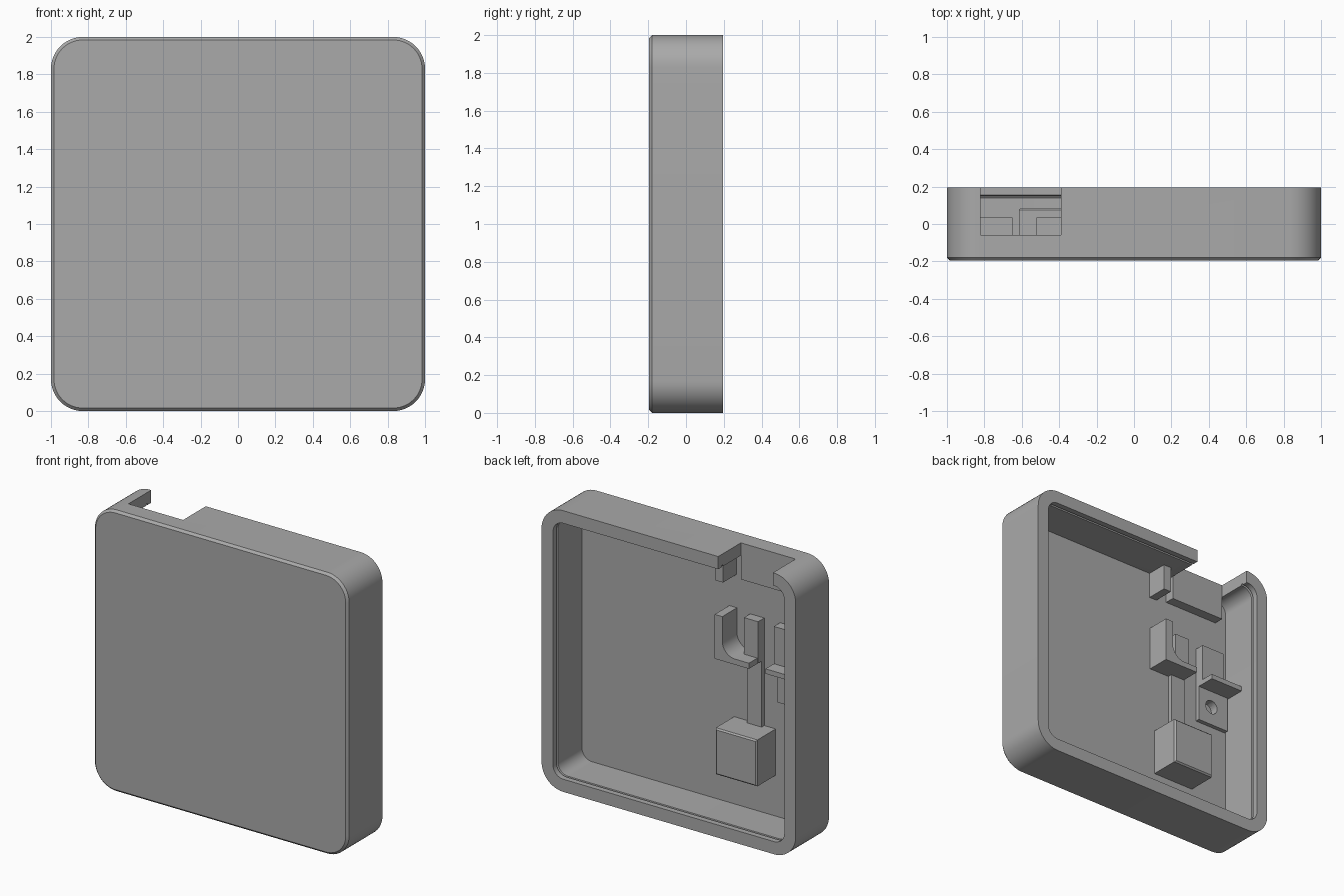
import bpy, bmesh, math

if "Cube" in bpy.data.objects:
    bpy.data.objects.remove(bpy.data.objects["Cube"])

grey = bpy.data.materials.new("plain grey")
grey.diffuse_color = (0.4, 0.4, 0.4, 1)
grey.use_nodes = True
grey.node_tree.nodes["Principled BSDF"].inputs["Base Color"].default_value = grey.diffuse_color

FLOOR = -0.13      # inner face of the front panel
EMBED = -0.15      # how deep inner parts sink into the panel


def finish(name, bm):
    bmesh.ops.recalc_face_normals(bm, faces=bm.faces)
    me = bpy.data.meshes.new(name)
    bm.to_mesh(me)
    bm.free()
    ob = bpy.data.objects.new(name, me)
    bpy.context.collection.objects.link(ob)
    me.materials.append(grey)
    return ob


def select(ob):
    bpy.ops.object.select_all(action='DESELECT')
    ob.select_set(True)
    bpy.context.view_layer.objects.active = ob


def box(name, x, y, z, bevel=0):
    bm = bmesh.new()
    bmesh.ops.create_cube(bm, size=1)
    for v in bm.verts:
        v.co = [lo + (c + 0.5) * (hi - lo) for c, (lo, hi) in zip(v.co, (x, y, z))]
    if bevel:
        edges = [e for e in bm.edges if all(v.co.y > 0 for v in e.verts)]
        bmesh.ops.bevel(bm, geom=edges, offset=bevel, segments=1, affect='EDGES')
    return finish(name, bm)


def extrude_profile(name, points, y0, y1):
    """Extrude an x-z outline along y."""
    bm = bmesh.new()
    rings = [[bm.verts.new((x, y, z)) for x, z in points] for y in (y0, y1)]
    n = len(points)
    for i in range(n):
        j = (i + 1) % n
        bm.faces.new((rings[0][i], rings[0][j], rings[1][j], rings[1][i]))
    bm.faces.new(rings[0])
    bm.faces.new(rings[1])
    return finish(name, bm)


def cut(ob, cutter):
    mod = ob.modifiers.new("cut", 'BOOLEAN')
    mod.operation = 'DIFFERENCE'
    mod.solver = 'EXACT'
    mod.object = cutter
    select(ob)
    bpy.ops.object.modifier_apply(modifier=mod.name)
    bpy.data.objects.remove(cutter)


def smooth(ob):
    select(ob)
    bpy.ops.object.shade_smooth_by_angle(angle=math.radians(30))


def rounded_ring(bm, inset, y, steps=12):
    """Rounded square in the x-z plane."""
    r = max(0.17 - inset, 0.02)
    c = 1 - inset - r
    ring = []
    for k, (sx, sz) in enumerate(((1, 1), (-1, 1), (-1, -1), (1, -1))):
        for i in range(steps + 1):
            a = math.pi / 2 * (k + i / steps)
            ring.append(bm.verts.new((sx * c + r * math.cos(a), y,
                                      1 + sz * c + r * math.sin(a))))
    return ring


# open tray: chamfered front, plain rim, snap groove inside the wall
bm = bmesh.new()
profile = [(0.016, -0.195), (0, -0.179), (0, 0.195), (0.09, 0.195), (0.09, 0.155),
           (0.078, 0.151), (0.078, 0.144), (0.09, 0.14), (0.09, FLOOR)]
rings = [rounded_ring(bm, i, y) for i, y in profile]
for a, b in zip(rings, rings[1:]):
    for i in range(len(a)):
        j = (i + 1) % len(a)
        bm.faces.new((a[i], a[j], b[j], b[i]))
bm.faces.new(rings[0])
bm.faces.new(rings[-1])
shell = finish("case_shell", bm)

# opening in the top wall
cut(shell, box("opening_cutter", (-0.82, -0.39), (-0.06, 0.4), (1.7, 2.2)))
smooth(shell)

# block continuing the opening's sill, and rib beside it
box("opening_sill", (-0.82, -0.39), (EMBED, -0.06), (1.74, 1.912))
box("top_rib", (-0.305, -0.245), (EMBED, 0.02), (1.725, 1.92))

# hooked bracket with a filleted inner corner
R = 0.1
fillet = [(-0.31 - R + R * math.cos(a), 1.215 + R - R * math.sin(a))
          for a in (math.pi / 2 * i / 8 for i in range(9))]
outline = [(-0.25, 1.175), (-0.25, 1.49), (-0.31, 1.49)] + fillet + \
          [(-0.52, 1.215), (-0.52, 1.175)]
smooth(extrude_profile("hook_bracket", outline, EMBED, 0.035))

# middle column and the thin strip running down to the block
box("middle_column", (-0.525, -0.414), (EMBED, -0.06), (1.18, 1.475))
box("middle_strip", (-0.525, -0.41), (EMBED, -0.1), (0.69, 1.18))

# large support block
box("support_block", (-0.615, -0.288), (EMBED, 0.085), (0.38, 0.71), bevel=0.01)

# side column, shelf and drilled pad
box("side_column", (-0.83, -0.65), (EMBED, -0.06), (1.2, 1.475))
box("side_shelf", (-0.92, -0.65), (EMBED, 0.035), (1.175, 1.21))
pad = box("side_pad", (-0.9, -0.65), (EMBED, -0.1), (0.92, 1.18))
hole = [(-0.76 + 0.05 * math.cos(math.tau * i / 24), 1.055 + 0.05 * math.sin(math.tau * i / 24))
        for i in range(24)]
cut(pad, extrude_profile("hole_cutter", hole, -0.3, 0.1))
# sink the hole slightly into the panel
cut(shell, extrude_profile("panel_hole_cutter", hole, -0.16, 0.0))
smooth(pad)
smooth(shell)
